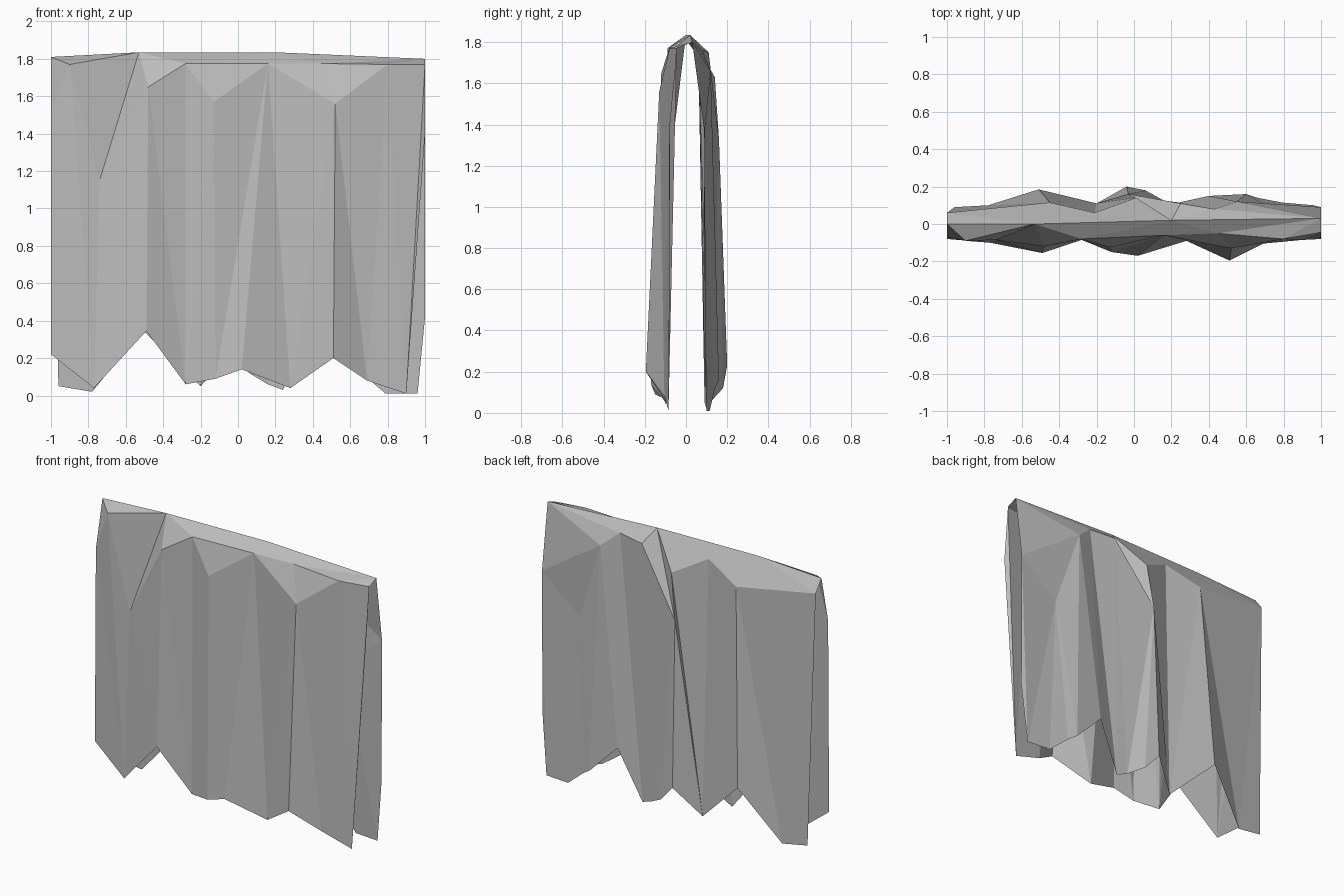
import bpy
import bmesh

default_cube = bpy.data.objects.get("Cube")
if default_cube:
    bpy.data.objects.remove(default_cube, do_unlink=True)

# One cloth colour
cloth = bpy.data.materials.new("grey_cloth")
cloth.use_nodes = True
grey = (0.5, 0.5, 0.5, 1)
cloth.diffuse_color = grey
cloth.node_tree.nodes["Principled BSDF"].inputs["Base Color"].default_value = grey

bm = bmesh.new()


def row(*points):
    """Add a row of vertices running from the right end to the left end."""
    return [bm.verts.new(point) for point in points]


def stitch(upper, lower, steps):
    """Fill between two rows; each step advances the upper (u) or lower (l) row."""
    u = l = 0
    for step in steps:
        if step == "u":
            corners = (upper[u], lower[l], upper[u + 1])
            u += 1
        else:
            corners = (upper[u], lower[l], lower[l + 1])
            l += 1
        bm.faces.new(corners)


# Ridge where the cloth hangs over its line
ridge = row((-1, 0, 1.81), (-.53, 0, 1.835), (.2, .02, 1.835), (1, .03, 1.8))

# Front shoulder folds, with two sagging points below the shoulder
front_top = row((-1, -.07, 1.5), (-.9, -.09, 1.77), (-.74, -.085, 1.15),
                (-.48, -.12, 1.65), (-.28, -.08, 1.775), (.16, -.06, 1.775),
                (.45, -.05, 1.775), (.8, -.08, 1.77), (1, -.045, 1.77))
sag_right, sag_left, front_end = row((-.13, -.125, 1.57), (.52, -.13, 1.56),
                                     (1, -.08, 1.4))
pleat_right, pleat_left, crease, shoulder = front_top[4:8]
bm.faces.new((pleat_right, sag_right, pleat_left))
bm.faces.new((pleat_left, sag_left, crease))
bm.faces.new((crease, sag_left, shoulder))

# Front hem with its uneven points
front_hem = row((-1, -.08, .22), (-.77, -.1, .04), (-.49, -.155, .345),
                (-.28, -.085, .06), (-.12, -.15, .09), (.02, -.17, .14),
                (.28, -.09, .04), (.51, -.195, .2), (.69, -.105, .08),
                (.9, -.085, .01))
front_body = (front_top[:5] + [sag_right, pleat_left, sag_left]
              + front_top[7:] + [front_end])

# Back shoulder folds, with one deep valley near the left end
back_top = row((-1, .06, 1.73), (-.45, .115, 1.65), (-.21, .06, 1.75),
               (.01, .14, 1.63), (-.03, .16, 1.33), (.25, .11, 1.75),
               (.43, .08, 1.76), (.55, .12, 1.66), (1, .09, 1.36))
valley, = row((.72, .09, 1.13))
bm.faces.new((back_top[-2], valley, back_top[-1]))

# Back hem, ending in a short rise at the left edge
back_hem = row((-.96, .09, .05), (-.78, .1, .02), (-.51, .185, .35),
               (-.2, .11, .05), (-.04, .2, .23), (.06, .18, .12),
               (.16, .125, .06), (.24, .115, .03), (.4, .15, .36),
               (.6, .16, .16), (.66, .14, .12), (.79, .115, .01),
               (.96, .1, .01), (1, .085, .42))
back_body = back_top[:-1] + [valley, back_top[-1]]

# Join the rows into one open sheet
stitch(ridge, front_top, "lulllullull")
stitch(front_body, front_hem, "luululuulullulluluu")
stitch(ridge, back_top, "ullullllull")
stitch(back_body, back_hem, "lulluuulllululululllul")

# Make every face point away from the inside of the drape
bmesh.ops.recalc_face_normals(bm, faces=bm.faces)
outward = sum(f.normal.y * f.calc_center_median().y for f in bm.faces)
if outward < 0:
    bmesh.ops.reverse_faces(bm, faces=bm.faces)

mesh = bpy.data.meshes.new("draped_cloth")
bm.to_mesh(mesh)
bm.free()
mesh.materials.append(cloth)
draped_cloth = bpy.data.objects.new("draped_cloth", mesh)
bpy.context.scene.collection.objects.link(draped_cloth)
